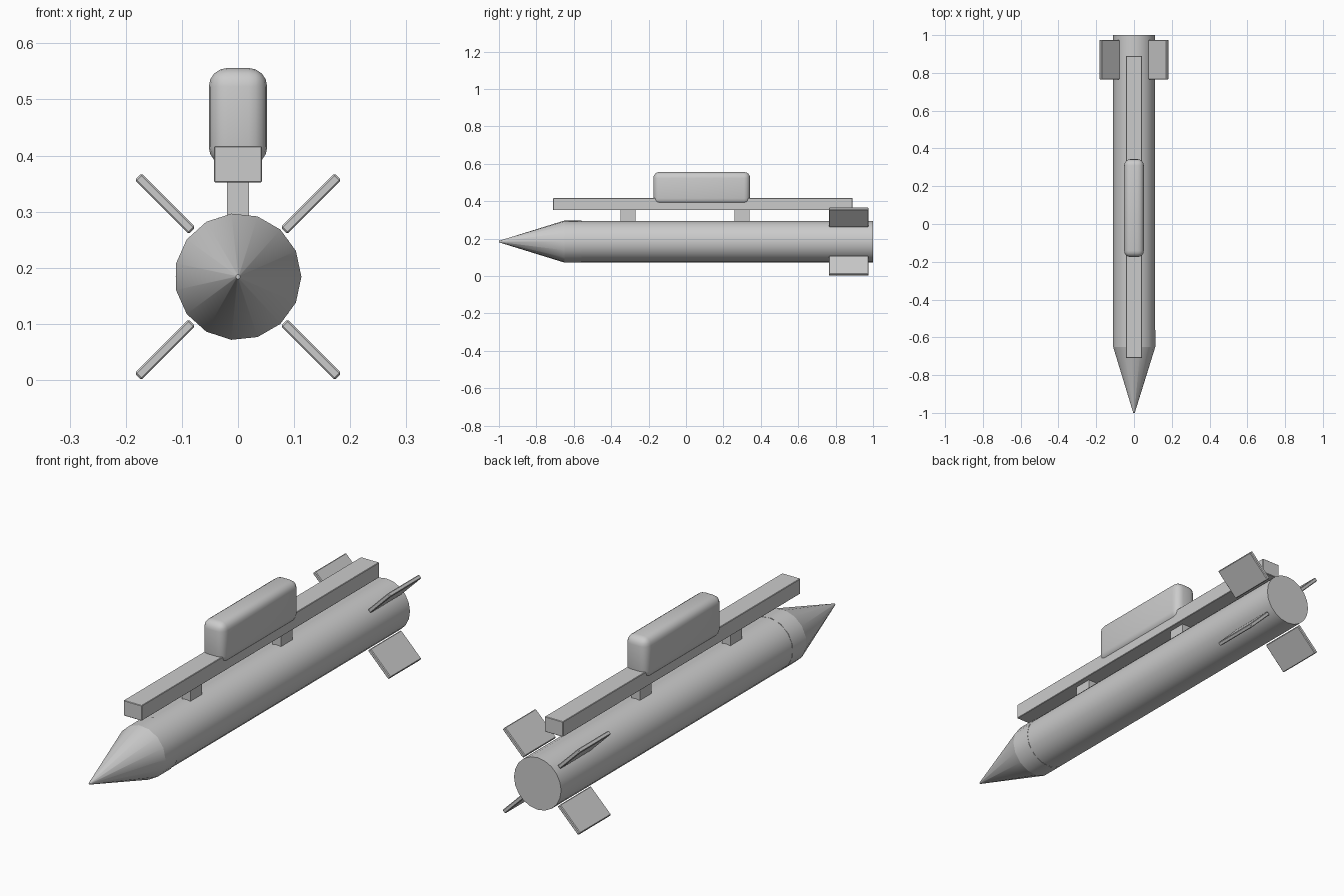
import bpy, bmesh
from math import cos, sin, pi, radians

if "Cube" in bpy.data.objects:
    bpy.data.objects.remove(bpy.data.objects["Cube"])

AXIS_Z = 0.184  # height of the body centre line


def smooth(ob, angle=30):
    bpy.ops.object.select_all(action='DESELECT')
    ob.select_set(True)
    bpy.context.view_layer.objects.active = ob
    bpy.ops.object.shade_smooth_by_angle(angle=radians(angle))


def finish(name, bm):
    bmesh.ops.recalc_face_normals(bm, faces=bm.faces)
    mesh = bpy.data.meshes.new(name)
    bm.to_mesh(mesh)
    bm.free()
    ob = bpy.data.objects.new(name, mesh)
    bpy.context.collection.objects.link(ob)
    return ob


def tube(name, sides, profile):
    """Closed round solid along y from (y, radius) pairs."""
    bm = bmesh.new()
    rings = [[bm.verts.new((r * cos(2 * pi * k / sides), y, AXIS_Z + r * sin(2 * pi * k / sides)))
              for k in range(sides)] for y, r in profile]
    for a, b in zip(rings, rings[1:]):
        for k in range(sides):
            j = (k + 1) % sides
            bm.faces.new((a[k], a[j], b[j], b[k]))
    bm.faces.new(rings[0])
    bm.faces.new(rings[-1])
    ob = finish(name, bm)
    smooth(ob)
    return ob


def box(name, x, y, z, bevel=0.0, segments=1, tilt=0.0):
    """Box from (min, max) ranges, optionally bevelled and tilted about y."""
    bm = bmesh.new()
    bmesh.ops.create_cube(bm, size=1)
    bmesh.ops.scale(bm, vec=[r[1] - r[0] for r in (x, y, z)], verts=bm.verts)
    if bevel:
        bmesh.ops.bevel(bm, geom=bm.edges[:], offset=bevel, segments=segments,
                        profile=0.5, affect='EDGES')
    ob = finish(name, bm)
    ob.location = [(r[0] + r[1]) / 2 for r in (x, y, z)]
    ob.rotation_euler.y = tilt
    return ob


# Body, nose collar and nose cone
tube("body", 20, [(-0.64, 0.111), (1.0, 0.111)])
tube("nose_collar", 15, [(-0.65, 0.113), (-0.56, 0.113)])
tube("nose_cone", 15, [(-1.0, 0.004), (-0.65, 0.113)])

# Four diagonal tail fins
for sx, side in ((1, "right"), (-1, "left")):
    for sz, level in ((1, "upper"), (-1, "lower")):
        cx, cz = sx * 0.13, AXIS_Z + sz * 0.13
        box(f"{level}_{side}_fin", (cx - 0.068, cx + 0.068), (0.765, 0.975),
            (cz - 0.0085, cz + 0.0085), 0.003, 1, -sx * sz * pi / 4)

# Rail carried on two pylons
box("rail", (-0.043, 0.043), (-0.71, 0.89), (0.352, 0.417), 0.002)
for name, y in (("front_pylon", -0.31), ("rear_pylon", 0.30)):
    box(name, (-0.02, 0.02), (y - 0.04, y + 0.04), (0.28, 0.36))

# Rounded pod on top of the rail
pod = box("pod", (-0.052, 0.052), (-0.175, 0.343), (0.382, 0.556), 0.033, 4)
smooth(pod, 40)
